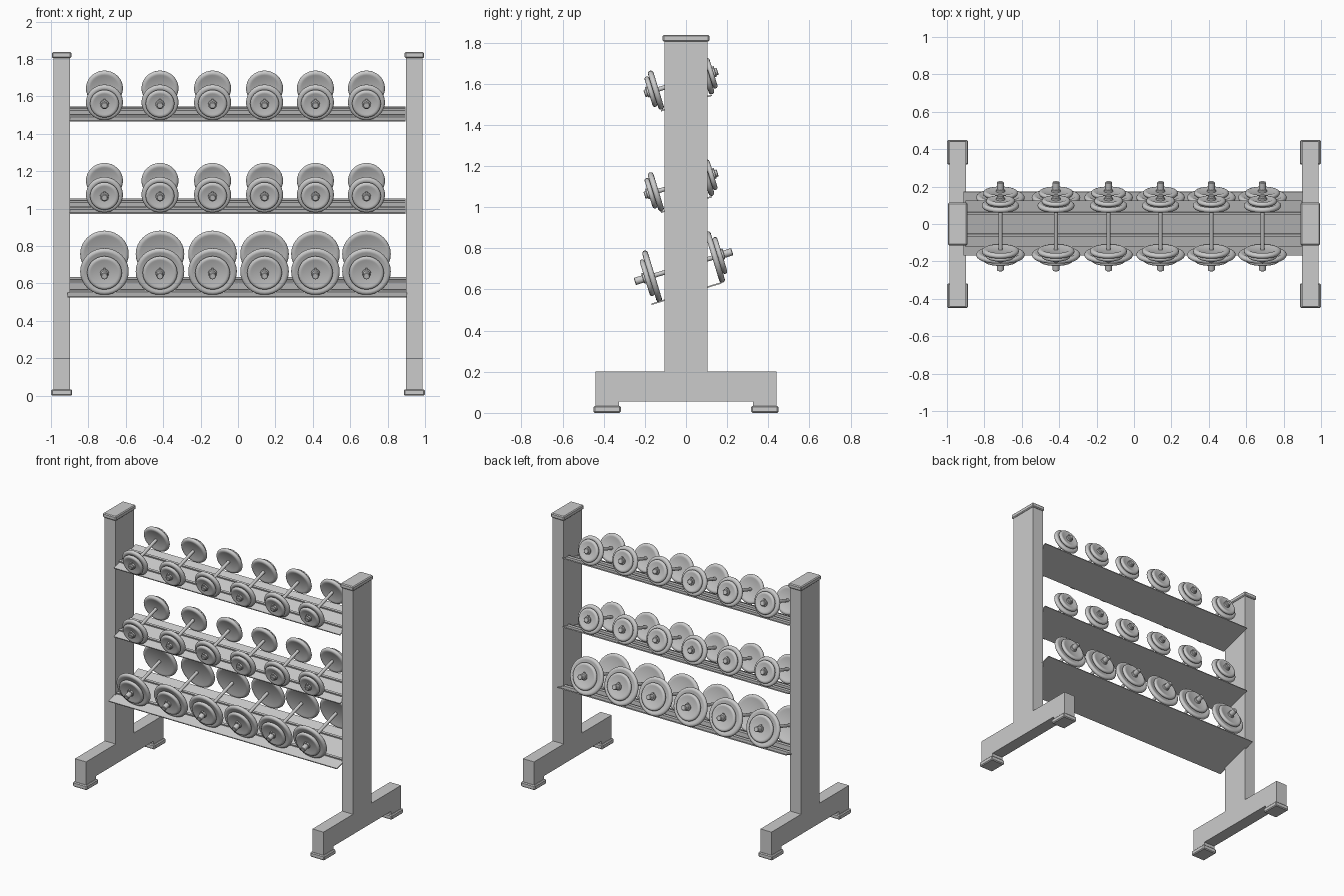
import bpy, bmesh, math
from mathutils import Matrix

cube = bpy.data.objects.get("Cube")
if cube:
    bpy.data.objects.remove(cube, do_unlink=True)

grey = bpy.data.materials.new("steel_grey")
grey.use_nodes = True
COLOUR = (0.6, 0.6, 0.6, 1)
grey.diffuse_color = COLOUR
grey.node_tree.nodes["Principled BSDF"].inputs["Base Color"].default_value = COLOUR

TILT = math.radians(17)


def to_mesh(bm, name):
    bmesh.ops.recalc_face_normals(bm, faces=bm.faces)
    mesh = bpy.data.meshes.new(name)
    bm.to_mesh(mesh)
    bm.free()
    mesh.materials.append(grey)
    return mesh


def place(name, mesh, loc=(0, 0, 0), tilt=0):
    obj = bpy.data.objects.new(name, mesh)
    obj.location = loc
    obj.rotation_euler.x = tilt
    bpy.context.collection.objects.link(obj)
    return obj


def add_box(bm, centre, size):
    m = Matrix.Translation(centre) @ Matrix.Diagonal((*size, 1))
    bmesh.ops.create_cube(bm, size=1, matrix=m)


def box(name, centre, size, bevel=0):
    bm = bmesh.new()
    add_box(bm, (0, 0, 0), size)
    obj = place(name, to_mesh(bm, name), centre)
    if bevel:
        mod = obj.modifiers.new("edge", 'BEVEL')
        mod.width = bevel
        mod.segments = 1
    return obj


def prism(name, outline, x, width):
    """Extrude a (y, z) outline along x."""
    bm = bmesh.new()
    face = bm.faces.new([bm.verts.new((x - width / 2, y, z)) for y, z in outline])
    new = bmesh.ops.extrude_face_region(bm, geom=[face])["geom"]
    bmesh.ops.translate(bm, vec=(width, 0, 0),
                        verts=[v for v in new if isinstance(v, bmesh.types.BMVert)])
    return place(name, to_mesh(bm, name))


def lathe(bm, profile, side=1, steps=32):
    """Turn (radius, distance) points around the y axis."""
    verts = [bm.verts.new((r, side * d, 0)) for r, d in profile]
    edges = [bm.edges.new(pair) for pair in zip(verts, verts[1:])]
    bmesh.ops.spin(bm, geom=verts + edges, axis=(0, 1, 0), cent=(0, 0, 0),
                   angle=math.tau, steps=steps, use_merge=True)
    bmesh.ops.remove_doubles(bm, verts=bm.verts, dist=0.0001)


def plate(bm, radius, centre, half, side):
    """Weight plate with a rounded rim and a shallow dished face."""
    rim = [(radius - half * (1 - math.cos(a)), centre + half * math.sin(a))
           for a in (math.radians(d) for d in range(-90, 91, 30))]
    dish = radius - half * 1.5
    lathe(bm, [(0, centre - half * 0.75), (dish - 0.008, centre - half * 0.75),
               (dish, centre - half)] + rim +
          [(dish, centre + half), (dish - 0.008, centre + half * 0.75),
           (0, centre + half * 0.75)], side)


def dumbbell_mesh(name, big, small, offset, tip):
    bm = bmesh.new()
    lathe(bm, [(0, -offset), (0.011, -offset), (0.011, offset), (0, offset)], steps=16)
    for side in (-1, 1):
        plate(bm, big, offset, 0.014, side)
        plate(bm, small, offset + 0.025, 0.012, side)
        end = offset + 0.034
        # collar and sleeve end
        lathe(bm, [(0, end), (0.024, end), (0.024, end + 0.01), (0.018, end + 0.012),
                   (0.018, tip - 0.003), (0.015, tip), (0, tip)], side, 16)
        add_box(bm, (0, side * (end + 0.007), 0.022), (0.012, 0.012, 0.014))
    mesh = to_mesh(bm, name)
    mesh.shade_smooth()
    mesh.set_sharp_from_angle(angle=math.radians(35))
    return mesh


# Uprights with T-shaped base, caps and feet
for label, s in (("left", 1), ("right", -1)):
    x = s * 0.943
    half = [(0.104, 1.815), (0.104, 0.2), (0.44, 0.2), (0.44, 0.034),
            (0.325, 0.034), (0.325, 0.056)]
    outline = half + [(-y, z) for y, z in reversed(half)]
    prism(label + "_upright", outline, x, 0.088)
    box(label + "_cap", (x, 0, 1.821), (0.104, 0.228, 0.032), 0.006)
    for end, t in (("front", -1), ("back", 1)):
        box(f"{label}_{end}_foot", (x, t * 0.383, 0.017), (0.112, 0.132, 0.034), 0.006)

# Sloping trays with long rails
def tray(name, z, length, depth, rail):
    bm = bmesh.new()
    add_box(bm, (0, 0, 0), (length, depth, 0.007))
    for y in (-rail, rail):
        add_box(bm, (0, y, 0.008), (length, 0.014, 0.014))
    place(name, to_mesh(bm, name), (-0.003, 0.002, z), TILT)


tray("lower_tray", 0.58, 1.815, 0.355, 0.09)
tray("middle_tray", 1.013, 1.795, 0.258, 0.06)
tray("upper_tray", 1.506, 1.795, 0.258, 0.06)

# Rows of dumbbells
heavy = dumbbell_mesh("heavy_dumbbell", 0.13, 0.093, 0.160, 0.248)
light = dumbbell_mesh("light_dumbbell", 0.099, 0.077, 0.128, 0.186)
columns = (-0.714, -0.417, -0.136, 0.142, 0.414, 0.687)
for row, mesh, y, z in (("lower", heavy, -0.012, 0.711),
                        ("middle", light, -0.024, 1.112),
                        ("upper", light, -0.024, 1.606)):
    for i, x in enumerate(columns, 1):
        place(f"{row}_dumbbell_{i}", mesh, (x, y, z), TILT)
